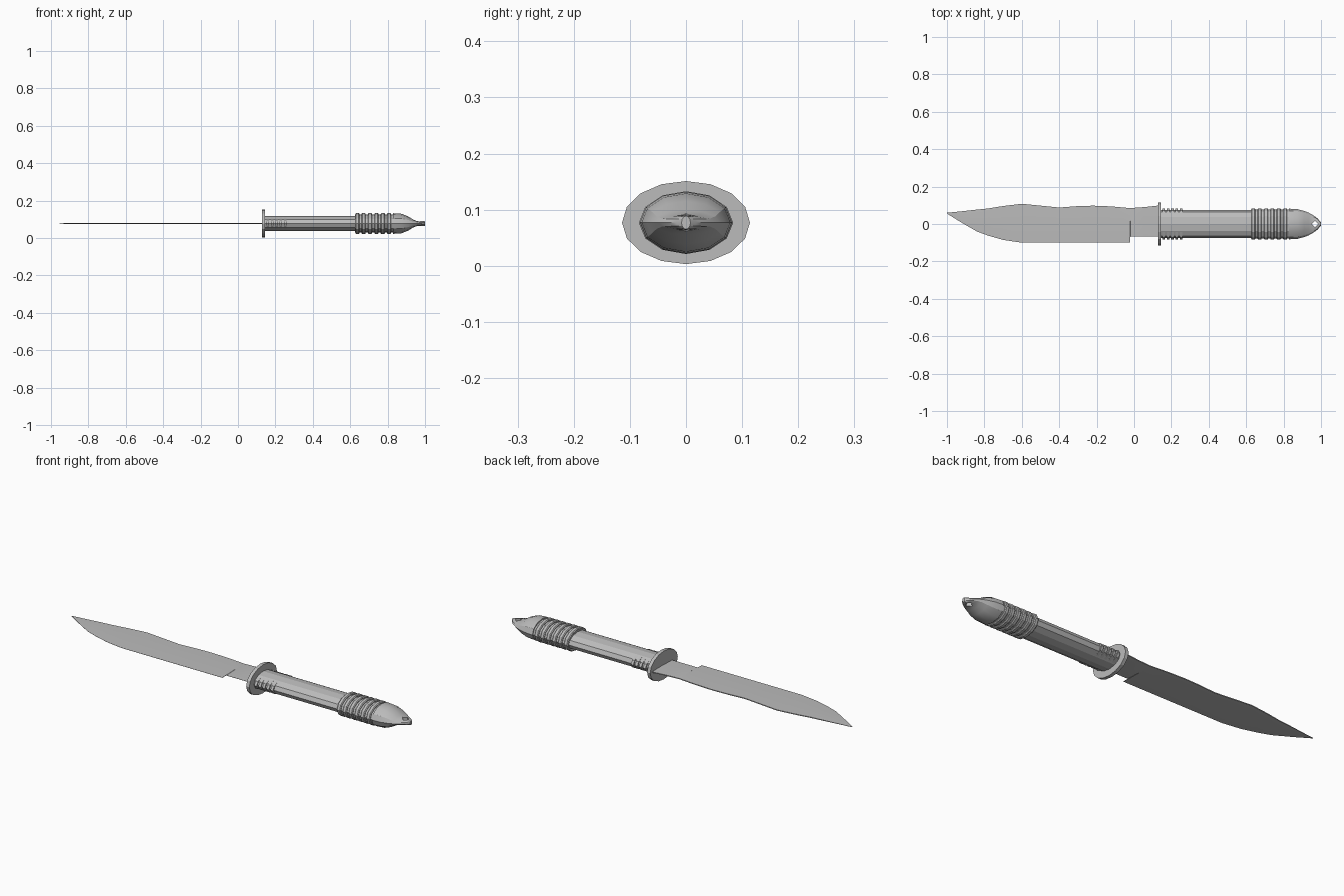
import bpy, bmesh, math

cube = bpy.data.objects.get("Cube")
if cube:
    bpy.data.objects.remove(cube, do_unlink=True)

ZC = 0.077  # height of the long axis

steel = bpy.data.materials.new("grey steel")
steel.use_nodes = True
GREY = (0.5, 0.5, 0.5, 1)
steel.diffuse_color = GREY
steel.node_tree.nodes["Principled BSDF"].inputs["Base Color"].default_value = GREY


def finish(bm, name, smooth=None):
    bmesh.ops.recalc_face_normals(bm, faces=bm.faces)
    mesh = bpy.data.meshes.new(name)
    bm.to_mesh(mesh)
    bm.free()
    mesh.materials.append(steel)
    ob = bpy.data.objects.new(name, mesh)
    bpy.context.collection.objects.link(ob)
    bpy.ops.object.select_all(action='DESELECT')
    ob.select_set(True)
    bpy.context.view_layer.objects.active = ob
    if smooth:
        bpy.ops.object.shade_smooth_by_angle(angle=math.radians(smooth))
    return ob


def loft(name, stations, sides=12, smooth=None):
    """Skin elliptical sections given as (x, half width, half height)."""
    bm = bmesh.new()
    rings = []
    for x, ry, rz in stations:
        angles = [math.tau * i / sides for i in range(sides)]
        rings.append([bm.verts.new((x, ry * math.cos(a), ZC + rz * math.sin(a))) for a in angles])
    for a, b in zip(rings, rings[1:]):
        for i in range(sides):
            j = (i + 1) % sides
            bm.faces.new((a[i], a[j], b[j], b[i]))
    bm.faces.new(rings[0])
    bm.faces.new(rings[-1])
    return finish(bm, name, smooth)


# Blade: sections from tip to guard as (x, spine y, edge y)
sections = [(-1, 0.06, 0.056), (-0.93, 0.067, 0.012), (-0.84, 0.077, -0.04),
            (-0.78, 0.083, -0.062), (-0.7, 0.096, -0.085), (-0.6, 0.108, -0.1),
            (-0.5, 0.098, -0.1), (-0.4, 0.088, -0.1), (-0.31, 0.095, -0.1),
            (-0.22, 0.098, -0.1), (-0.12, 0.094, -0.1), (-0.021, 0.085, -0.1),
            (-0.02, 0.085, -0.068), (0.05, 0.09, -0.068), (0.135, 0.099, -0.068)]
bm = bmesh.new()
rows = []
for x, top, low in sections:
    t = 0.0035 * min(1, (x + 1.02) / 0.2)
    mid = top + (low - top) * 0.45
    loop = [(top, t * 0.6), (mid, t), (low, 0.0004), (low, -0.0004), (mid, -t), (top, -t * 0.6)]
    rows.append([bm.verts.new((x, y, ZC + z)) for y, z in loop])
for a, b in zip(rows, rows[1:]):
    for i in range(6):
        j = (i + 1) % 6
        bm.faces.new((a[i], a[j], b[j], b[i]))
bm.faces.new(rows[0])
bm.faces.new(rows[-1])
finish(bm, "blade", 30)

# Oval guard plate
loft("guard", [(0.127, 0.114, 0.074), (0.145, 0.114, 0.074)], 16)

# Grip and the collar under the rear ribs
loft("grip", [(0.14, 0.075, 0.041), (0.64, 0.075, 0.041)])
loft("rear_collar", [(0.625, 0.077, 0.048), (0.835, 0.077, 0.048)])

# Front ribs stand out only along the two narrow sides
for i in range(5):
    x = 0.152 + i * 0.0235
    loft(f"front_rib_{i + 1}", [(x, 0.084, 0.038), (x + 0.014, 0.084, 0.038)])

# Rear ribs run all the way round
for i in range(6):
    x = 0.627 + i * 0.034
    loft(f"rear_rib_{i + 1}", [(x, 0.08, 0.052), (x + 0.004, 0.084, 0.056),
                               (x + 0.018, 0.084, 0.056), (x + 0.022, 0.08, 0.052)])

# Pommel flattening into a lug
pommel = loft("pommel", [(0.83, 0.082, 0.055), (0.875, 0.079, 0.052), (0.91, 0.07, 0.038),
                         (0.935, 0.06, 0.022), (0.955, 0.049, 0.014), (0.98, 0.031, 0.013),
                         (0.992, 0.018, 0.013), (1.0, 0.008, 0.012)], 12, 25)

# Diamond lanyard hole
bpy.ops.mesh.primitive_cylinder_add(vertices=4, radius=0.018, depth=0.2, location=(0.968, 0, ZC))
cutter = bpy.context.object
cutter.name = "hole_cutter"
cutter.hide_render = True
cutter.data.materials.append(steel)
bpy.context.view_layer.objects.active = pommel
cut = pommel.modifiers.new("lanyard_hole", 'BOOLEAN')
cut.operation = 'DIFFERENCE'
cut.solver = 'EXACT'
cut.object = cutter
bpy.ops.object.modifier_apply(modifier=cut.name)
bpy.data.objects.remove(cutter, do_unlink=True)
